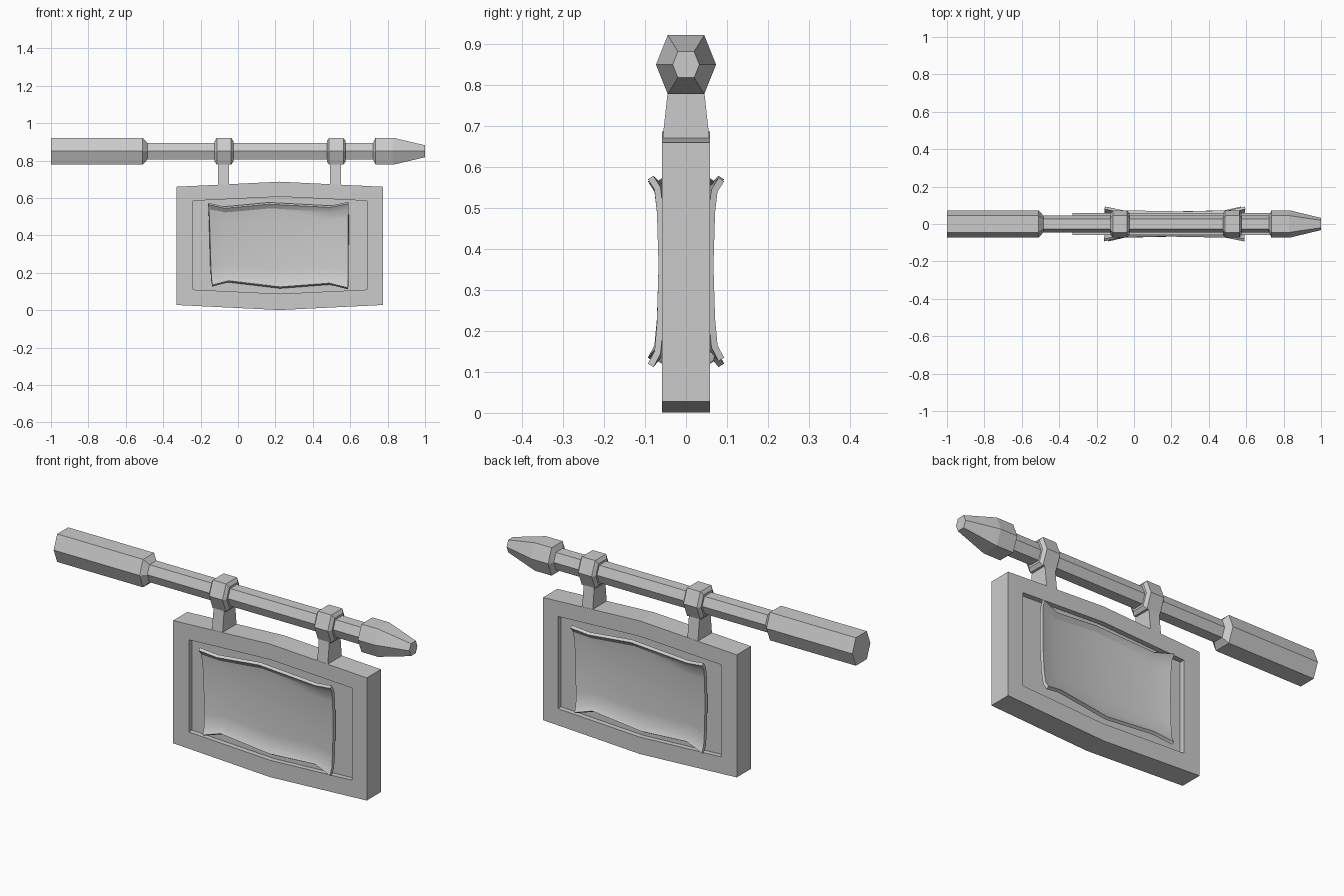
import bpy, bmesh
from mathutils import Vector

if "Cube" in bpy.data.objects:
    bpy.data.objects.remove(bpy.data.objects["Cube"])


def make_object(name, verts, faces):
    me = bpy.data.meshes.new(name)
    me.from_pydata(verts, [], faces)
    bm = bmesh.new()
    bm.from_mesh(me)
    bmesh.ops.recalc_face_normals(bm, faces=bm.faces)
    bm.to_mesh(me)
    bm.free()
    ob = bpy.data.objects.new(name, me)
    bpy.context.collection.objects.link(ob)
    return ob


def loft(name, loops):
    """Skin a list of equal-length closed loops and cap both ends."""
    n = len(loops[0])
    verts = [Vector(p) for loop in loops for p in loop]
    faces = [tuple(range(n)), tuple(range((len(loops) - 1) * n, len(loops) * n))]
    for r in range(len(loops) - 1):
        for i in range(n):
            j = (i + 1) % n
            faces.append((r * n + i, r * n + j, (r + 1) * n + j, (r + 1) * n + i))
    return make_object(name, verts, faces)


def hexagon(x, r):
    """Hexagon across x, flat on top, with half height r."""
    return [(x, r * a, 0.85 + r * b) for a, b in
            ((1.02, 0), (0.62, 1), (-0.62, 1), (-1.02, 0), (-0.62, -1), (0.62, -1))]


def hex_bar(name, profile):
    return loft(name, [hexagon(x, r) for x, r in profile])


# Pole: thick butt, thin shaft, pointed head
hex_bar("pole", [(-1, .072), (-.51, .072), (-.485, .045), (.722, .045),
                 (.735, .072), (.83, .072), (1, .032)])

# Hanging rings and straps
for side, cx, strap_x in (("left", -.075, -.078), ("right", .525, .522)):
    hex_bar("ring_" + side, [(cx - .05, .055), (cx - .038, .072),
                             (cx + .038, .072), (cx + .05, .055)])
    loft("strap_" + side, [[(strap_x + sx * .03, sy * hy, z) for sx, sy in
                            ((-1, -1), (1, -1), (1, 1), (-1, 1))]
                           for z, hy in ((.64, .057), (.67, .057), (.79, .044))])


# Board with a recess on both faces
def outline(y, x0, x1, z0, z1, bulge):
    xm = (x0 + x1) / 2
    return [(x0, y, z0), (xm, y, z0 - bulge), (x1, y, z0),
            (x1, y, z1), (xm, y, z1 + bulge), (x0, y, z1)]


outer = (-.33, .775, .028, .66, .027)
inner = (-.24, .69, .11, .585, .022)
loft("board", [outline(y, *shape) for y, shape in
               ((-.032, inner), (-.058, inner), (-.058, outer),
                (.058, outer), (.058, inner), (.032, inner))])

# Curled sheets, the rear one turned half round about the board centre
cols = 5
xs_top = (-.16, -.07, .165, .49, .59)
xs_low = (-.137, -.05, .225, .49, .588)
rows = [  # heights per column, then depths per column
    ((.565, .545, .567, .55, .57), (.093, .073, .067, .073, .093)),
    ((.54, .523, .545, .525, .545), (.077, .056, .051, .056, .077)),
    ((.49, .48, .49, .48, .49), (.071, .05, .046, .05, .071)),
    ((.36, .36, .36, .36, .36), (.067, .048, .045, .048, .067)),
    ((.23, .24, .22, .23, .22), (.071, .05, .046, .05, .071)),
    ((.165, .18, .155, .17, .15), (.077, .056, .051, .056, .077)),
    ((.135, .158, .125, .145, .12), (.093, .073, .067, .073, .093)),
]
for name, s in (("front_sheet", 1), ("back_sheet", -1)):
    verts = []
    for r, (zs, ds) in enumerate(rows):
        t = r / (len(rows) - 1)
        for c in range(cols):
            x = xs_top[c] * (1 - t) + xs_low[c] * t
            verts.append((.217 + s * (x - .217), -s * ds[c], zs[c]))
    faces = [(r * cols + c, (r + 1) * cols + c, (r + 1) * cols + c + 1, r * cols + c + 1)
             for r in range(len(rows) - 1) for c in range(cols - 1)]
    sheet = make_object(name, verts, faces)
    # make the outward side face away from the board so thickness grows inward
    if sheet.data.polygons[len(faces) // 2].normal.y * s > 0:
        sheet.data.flip_normals()
    mod = sheet.modifiers.new("thickness", 'SOLIDIFY')
    mod.thickness = .016
    mod.offset = -1
    bpy.context.view_layer.objects.active = sheet
    sheet.select_set(True)
    bpy.ops.object.modifier_apply(modifier=mod.name)
    bpy.ops.object.shade_smooth_by_angle(angle=.5)
    sheet.select_set(False)
